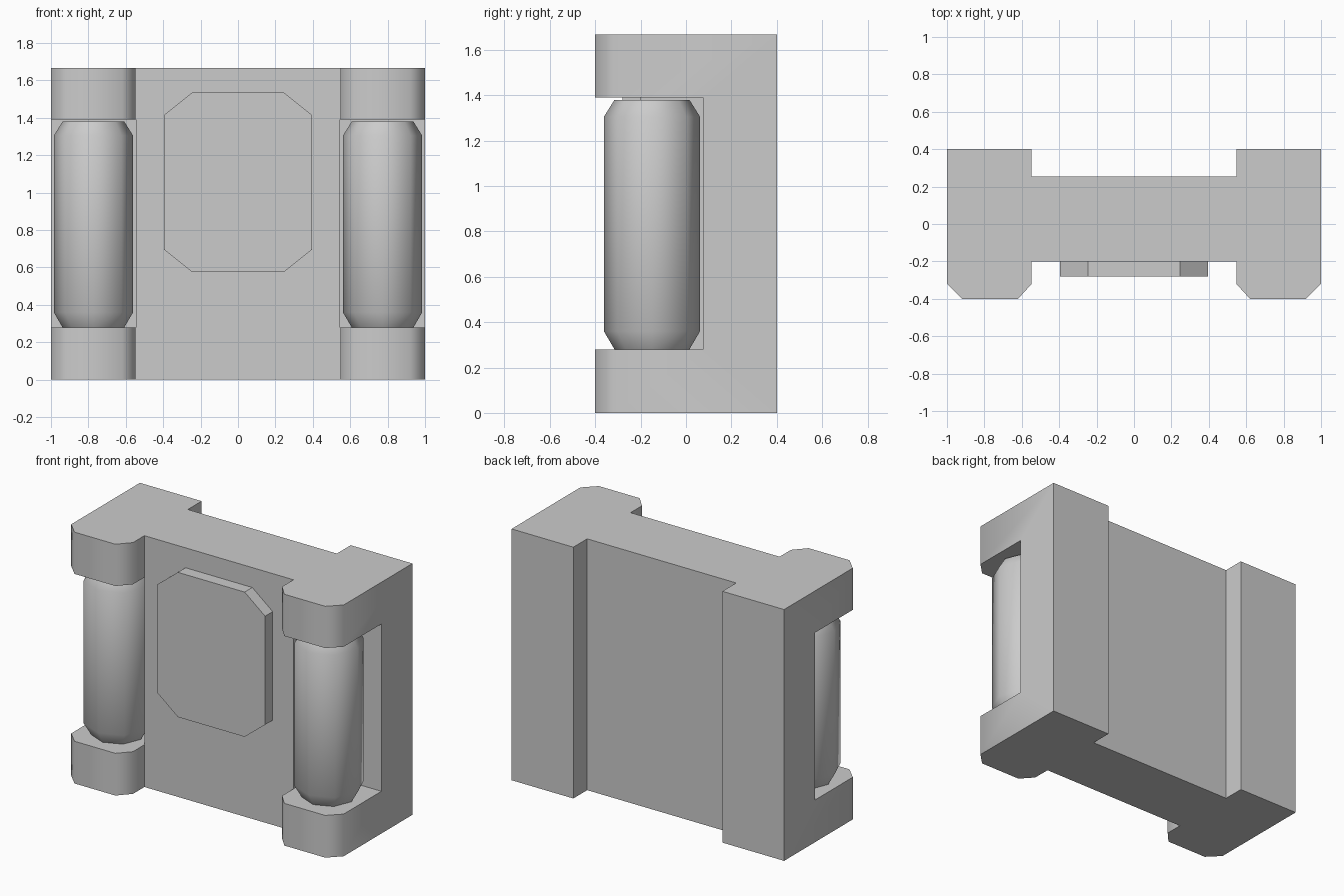
import bpy, bmesh, math
from mathutils import Matrix

default = bpy.data.objects.get("Cube")
if default:
    bpy.data.objects.remove(default, do_unlink=True)

# One plain grey for everything
grey = bpy.data.materials.new("plain_grey")
grey.use_nodes = True
COLOUR = (0.6, 0.6, 0.6, 1)
grey.diffuse_color = COLOUR
grey.node_tree.nodes["Principled BSDF"].inputs["Base Color"].default_value = COLOUR

HEIGHT = 1.667
SLOT_LOW, SLOT_HIGH = 0.28, 1.39
SLOT_BACK = 0.075
INNER = 0.547          # inner side of each end column


def make_object(name, bm):
    bmesh.ops.recalc_face_normals(bm, faces=bm.faces)
    mesh = bpy.data.meshes.new(name)
    bm.to_mesh(mesh)
    bm.free()
    mesh.materials.append(grey)
    obj = bpy.data.objects.new(name, mesh)
    bpy.context.collection.objects.link(obj)
    return obj


def extrude_outline(name, points, offset):
    bm = bmesh.new()
    face = bm.faces.new([bm.verts.new(p) for p in points])
    result = bmesh.ops.extrude_face_region(bm, geom=[face])
    moved = [v for v in result["geom"] if isinstance(v, bmesh.types.BMVert)]
    bmesh.ops.translate(bm, vec=offset, verts=moved)
    return make_object(name, bm)


def select_only(obj):
    bpy.ops.object.select_all(action="DESELECT")
    obj.select_set(True)
    bpy.context.view_layer.objects.active = obj


def smooth(obj, degrees):
    select_only(obj)
    bpy.ops.object.shade_smooth_by_angle(angle=math.radians(degrees))


# Body: half of the plan outline, mirrored, then extruded upwards
half = [(INNER, -0.2), (INNER, -0.32), (0.62, -0.4), (0.92, -0.4),
        (1, -0.32), (1, 0.4), (INNER, 0.4), (INNER, 0.255)]
plan = half + [(-x, y) for x, y in reversed(half)]
body = extrude_outline("body", [(x, y, 0) for x, y in plan], (0, 0, HEIGHT))

# Open slots that leave a bracket above and below each canister
for side in (-1, 1):
    bm = bmesh.new()
    depth = SLOT_BACK + 0.5
    tall = SLOT_HIGH - SLOT_LOW
    centre = (side * (INNER - 0.001 + 0.3), SLOT_BACK - depth / 2, SLOT_LOW + tall / 2)
    bmesh.ops.create_cube(bm, size=1, matrix=Matrix.Translation(centre)
                          @ Matrix.Diagonal((0.6, depth, tall, 1)))
    cutter = make_object("slot_cutter", bm)
    cutter.hide_render = True
    cut = body.modifiers.new("slot", "BOOLEAN")
    cut.operation = "DIFFERENCE"
    cut.solver = "EXACT"
    cut.object = cutter
    select_only(body)
    bpy.ops.object.modifier_apply(modifier=cut.name)
    bpy.data.objects.remove(cutter, do_unlink=True)
smooth(body, 50)

# Raised front plate with clipped corners
w, h, mid = 0.395, 0.48, 1.055
corner = [(w, h - 0.12), (w - 0.15, h)]
outline = (corner + [(-x, z) for x, z in reversed(corner)]
           + [(-x, -z) for x, z in corner]
           + [(x, -z) for x, z in reversed(corner)])
extrude_outline("front_plate", [(x, -0.28, mid + z) for x, z in outline], (0, 0.08, 0))

# Eight-sided canisters with tapered ends
rings = [(0.165, 0.28), (0.212, 0.36), (0.212, 1.305), (0.165, 1.38)]
for side, label in ((1, "left"), (-1, "right")):
    bm = bmesh.new()
    loops = []
    for radius, z in rings:
        loops.append([bm.verts.new((side * 0.773 + radius * math.cos(i * math.pi / 4),
                                    -0.15 + radius * math.sin(i * math.pi / 4), z))
                      for i in range(8)])
    for low, high in zip(loops, loops[1:]):
        for i in range(8):
            j = (i + 1) % 8
            bm.faces.new((low[i], low[j], high[j], high[i]))
    bm.faces.new(loops[0])
    bm.faces.new(loops[-1])
    smooth(make_object(label + "_canister", bm), 50)
